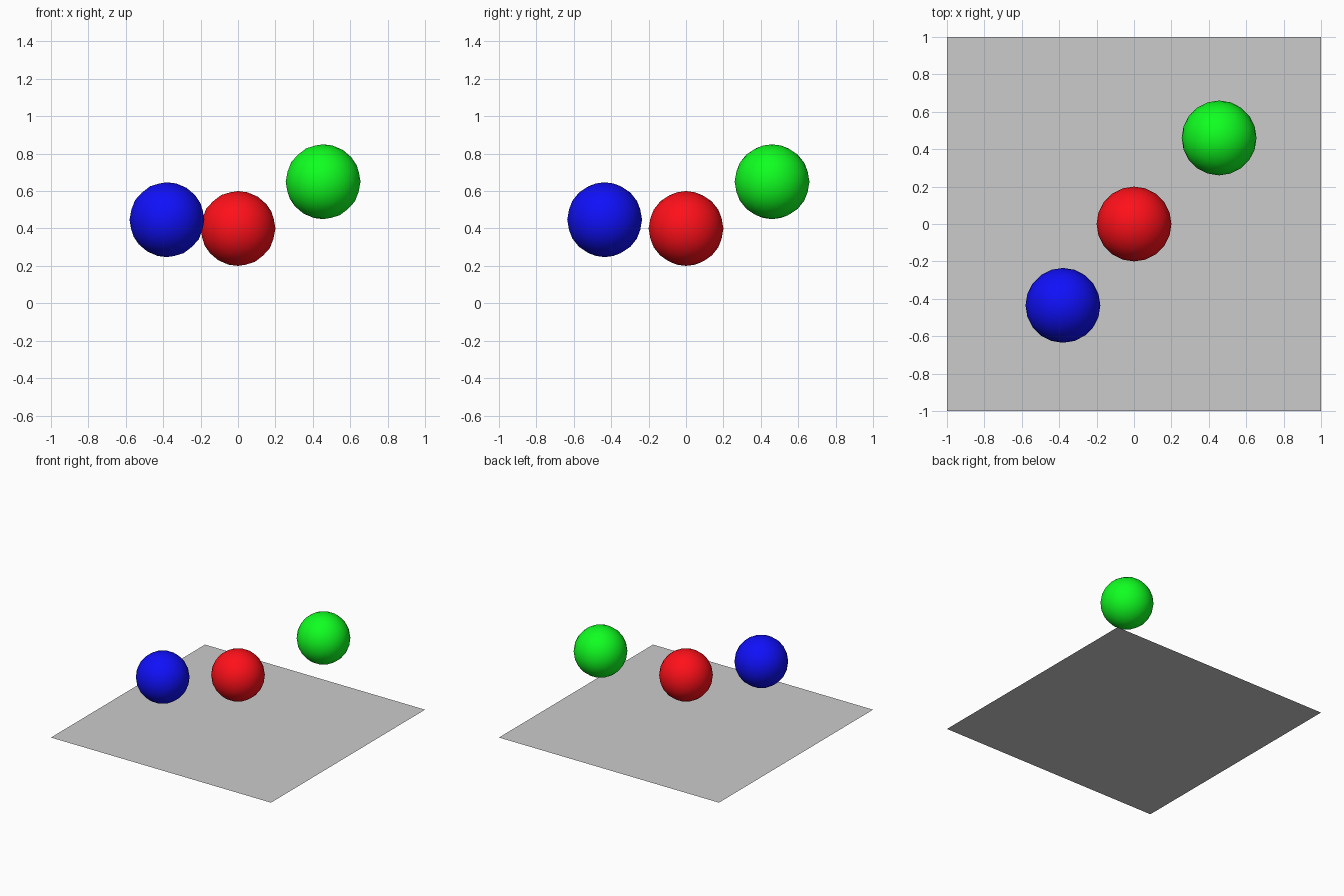
import bpy

if "Cube" in bpy.data.objects:
    bpy.data.objects.remove(bpy.data.objects["Cube"])

# Flat square base, no thickness
bpy.ops.mesh.primitive_plane_add(size=2, location=(0, 0, 0))
bpy.context.object.name = "base_plane"


def ball(name, location, colour):
    bpy.ops.mesh.primitive_ico_sphere_add(subdivisions=3, radius=0.2, location=location)
    obj = bpy.context.object
    obj.name = name
    bpy.ops.object.shade_smooth()
    mat = bpy.data.materials.new(name + "_colour")
    mat.diffuse_color = (*colour, 1)
    mat.use_nodes = True
    mat.node_tree.nodes["Principled BSDF"].inputs["Base Color"].default_value = mat.diffuse_color
    obj.data.materials.append(mat)


# Three floating balls
ball("red_ball", (0, 0, 0.4), (1, 0.005, 0.01))
ball("green_ball", (0.455, 0.46, 0.65), (0.005, 1, 0.015))
ball("blue_ball", (-0.38, -0.435, 0.447), (0.005, 0.005, 0.95))
